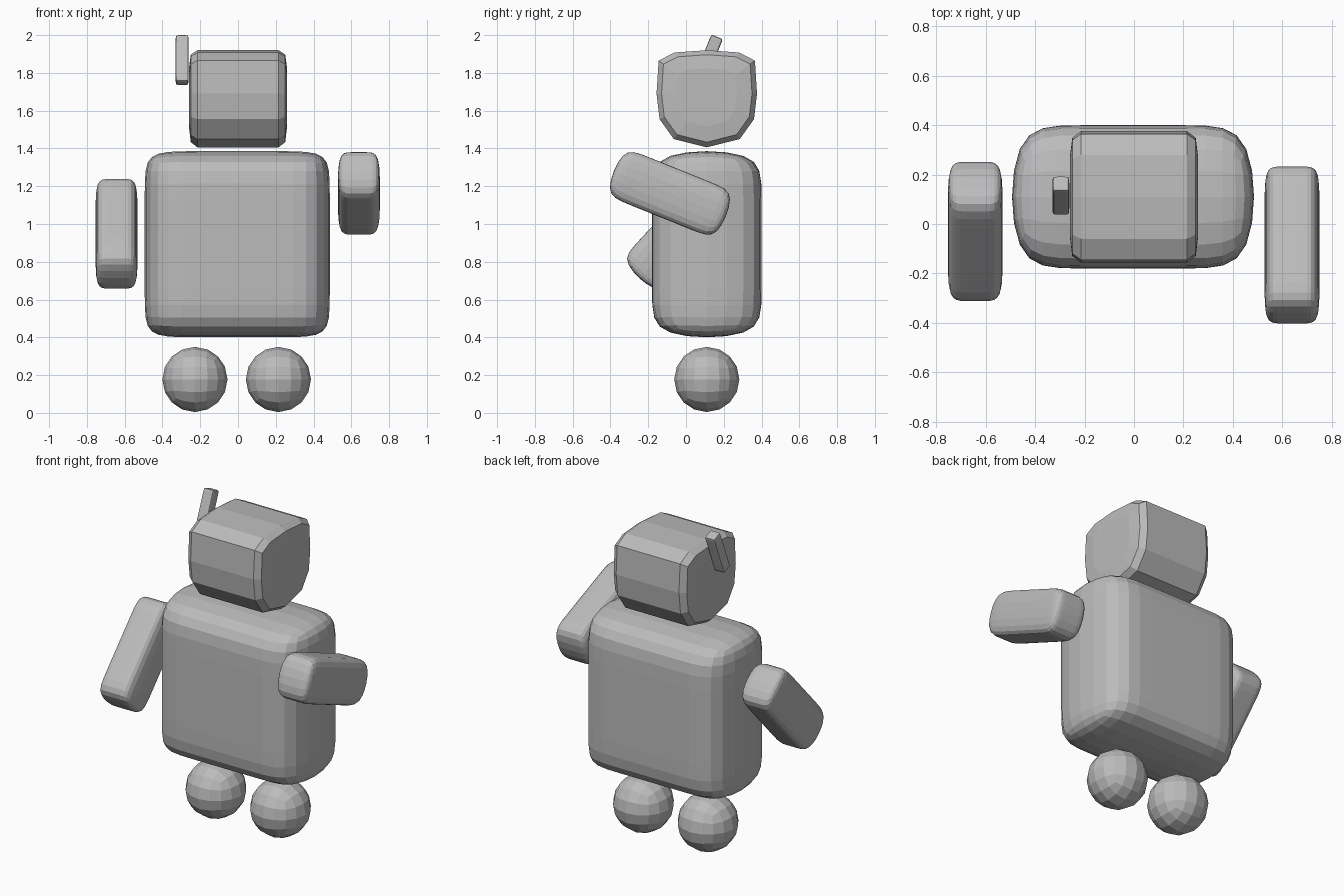
import bpy, bmesh, math
from mathutils import Vector, Matrix

if "Cube" in bpy.data.objects:
    bpy.data.objects.remove(bpy.data.objects["Cube"])

grey = bpy.data.materials.new("plain grey")
grey.diffuse_color = (0.5, 0.5, 0.5, 1)
grey.use_nodes = True
grey.node_tree.nodes["Principled BSDF"].inputs["Base Color"].default_value = grey.diffuse_color


def link(name, bm, centre=(0, 0, 0), tilt=0):
    bmesh.ops.recalc_face_normals(bm, faces=bm.faces)
    me = bpy.data.meshes.new(name)
    bm.to_mesh(me)
    bm.free()
    me.materials.append(grey)
    ob = bpy.data.objects.new(name, me)
    ob.location = centre
    ob.rotation_euler.x = math.radians(tilt)
    bpy.context.collection.objects.link(ob)
    return ob


def soft_box(name, centre, size, loops=(0, 0, 0), tilt=0, level=2, ball=False):
    """Subdivided cube with support loops per axis, fitted to an exact size."""
    bm = bmesh.new()
    bmesh.ops.create_cube(bm, size=2)
    for axis, at in enumerate(loops):
        for s in ((-1, 1) if at else ()):
            n = Vector((0, 0, 0))
            n[axis] = 1
            bmesh.ops.bisect_plane(bm, geom=bm.verts[:] + bm.edges[:] + bm.faces[:],
                                   plane_co=n * at * s, plane_no=n)
    ob = link(name, bm, centre, tilt)
    mod = ob.modifiers.new("soften", 'SUBSURF')
    mod.levels = mod.render_levels = level
    bpy.context.view_layer.update()
    dg = bpy.context.evaluated_depsgraph_get()
    me = bpy.data.meshes.new_from_object(ob.evaluated_get(dg))
    ob.modifiers.clear()
    ob.data = me
    if ball:
        for v in me.vertices:
            v.co = v.co.normalized()
    top = [max(v.co[i] for v in me.vertices) for i in range(3)]
    for v in me.vertices:
        v.co = Vector([v.co[i] / top[i] * size[i] / 2 for i in range(3)])
    for p in me.polygons:
        p.use_smooth = False
    return ob


# Body
soft_box("body", (-0.004, 0.11, 0.893), (0.98, 0.58, 0.985), (0.5, 0, 0.6))

# Feet
for side, x in (("right", -0.228), ("left", 0.214)):
    soft_box(side + "_foot", (x, 0.11, 0.177), (0.345, 0.345, 0.345), ball=True)

# Arms
arm = (0.222, 0.64, 0.272)
soft_box("right_arm", (-0.643, -0.03, 0.948), arm, (0.4, 0.65, 0), 47)
soft_box("left_arm", (0.64, -0.085, 1.162), arm, (0.4, 0.65, 0), -22)

# Head: mirrored side profile, swept across x with softly domed ends
half = [(0.0, 1.92), (0.17, 1.908), (0.255, 1.865), (0.266, 1.69),
        (0.25, 1.555), (0.175, 1.45), (0.0, 1.406)]
profile = half + [(-y, z) for y, z in half[-2:0:-1]]
stations = [(-0.26, 0.6), (-0.25, 0.9), (-0.215, 1), (0.215, 1), (0.25, 0.9), (0.26, 0.6)]
bm = bmesh.new()
rings = [[bm.verts.new((x, 0.11 + y * s, 1.68 + (z - 1.68) * s)) for y, z in profile]
         for x, s in stations]
for a, b in zip(rings, rings[1:]):
    for i in range(len(profile)):
        j = (i + 1) % len(profile)
        bm.faces.new((a[i], a[j], b[j], b[i]))
bm.faces.new(rings[0])
bm.faces.new(rings[-1])
link("head", bm)

# Antenna
soft_box("antenna", (-0.296, 0.115, 1.868), (0.068, 0.066, 0.265), (0.5, 0.5, 0.85), -22, level=1)
